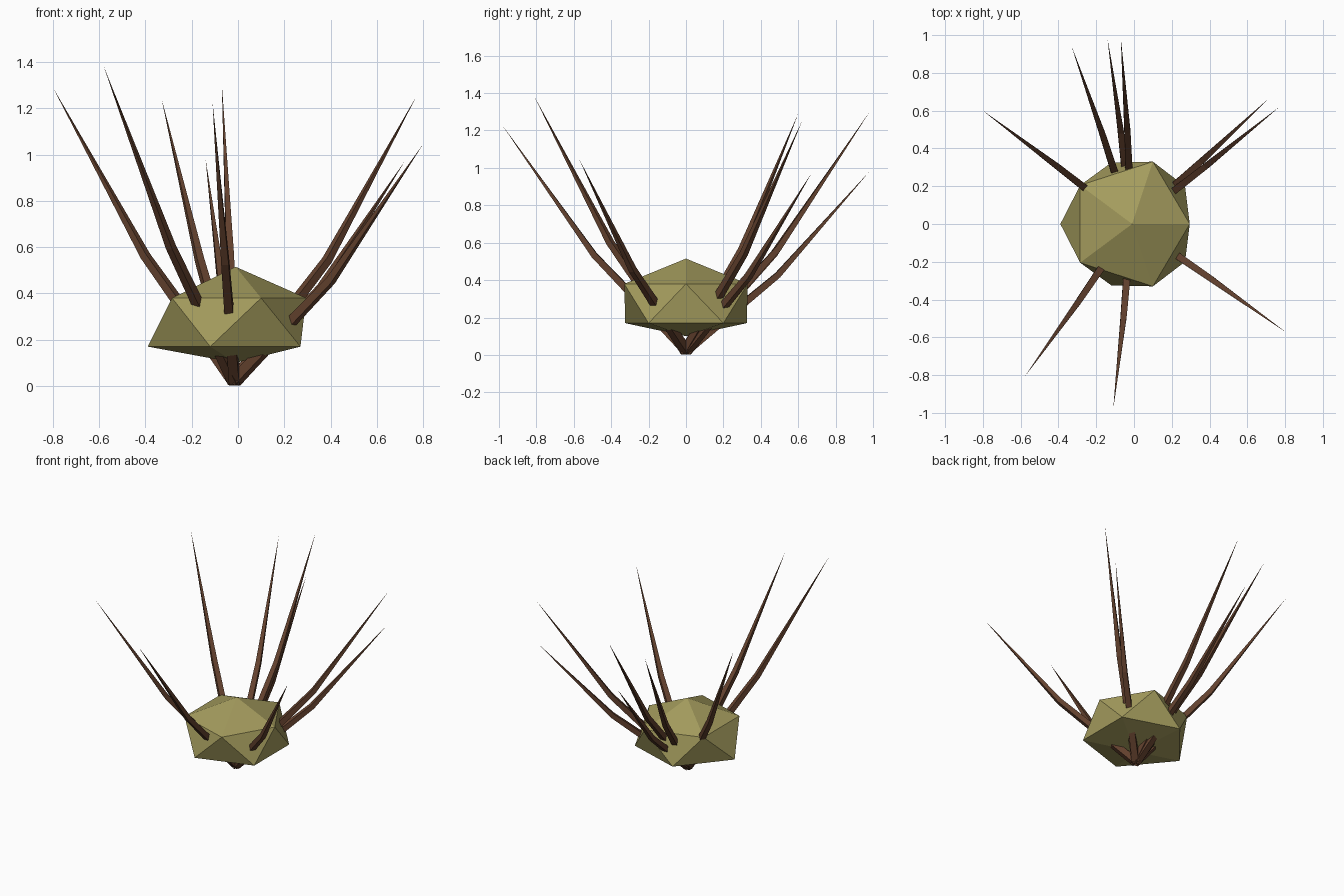
import bpy, bmesh
from math import cos, sin, tau
from mathutils import Vector

cube = bpy.data.objects.get("Cube")
if cube:
    bpy.data.objects.remove(cube)


def material(name, colour):
    mat = bpy.data.materials.new(name)
    mat.use_nodes = True
    mat.diffuse_color = (*colour, 1)
    mat.node_tree.nodes["Principled BSDF"].inputs["Base Color"].default_value = (*colour, 1)
    return mat


def make_object(name, bm, mat):
    bmesh.ops.recalc_face_normals(bm, faces=bm.faces)
    mesh = bpy.data.meshes.new(name)
    bm.to_mesh(mesh)
    bm.free()
    mesh.materials.append(mat)
    obj = bpy.data.objects.new(name, mesh)
    bpy.context.collection.objects.link(obj)
    return obj


olive = material("olive_leaves", (0.37, 0.33, 0.11))
brown = material("brown_bark", (0.125, 0.053, 0.027))

# Leaf clump: flattened twenty-sided hull with two staggered rings
bm = bmesh.new()
top = bm.verts.new((-0.01, 0, 0.515))
bottom = bm.verts.new((-0.01, 0, 0.10))
upper_points = [(0.295, 0), (0.1, 0.33), (-0.285, 0.205), (-0.285, -0.205), (0.1, -0.33)]
lower_points = [(0.27, 0.2), (-0.12, 0.325), (-0.39, 0), (-0.12, -0.325), (0.27, -0.2)]
upper = [bm.verts.new((x, y, 0.38)) for x, y in upper_points]
lower = [bm.verts.new((x, y, 0.17)) for x, y in lower_points]
for i in range(5):
    j = (i + 1) % 5
    bm.faces.new((top, upper[i], upper[j]))
    bm.faces.new((upper[i], lower[i], upper[j]))
    bm.faces.new((lower[i], lower[j], upper[j]))
    bm.faces.new((bottom, lower[j], lower[i]))
make_object("leaf_clump", bm, olive)


# Branch: square section, one elbow, tapering to a point
def branch(name, tip, sides=4):
    tip = Vector(tip)
    base = Vector((-0.015, 0, 0.02))
    elbow = Vector((tip.x * 0.5, tip.y * 0.5, tip.z * 0.435))
    across = Vector((-tip.y, tip.x, 0)).normalized()
    bm = bmesh.new()
    rings = []
    for centre, along, radius in ((base, elbow - base, 0.032),
                                  (elbow, tip - base, 0.023)):
        up = along.normalized().cross(across)
        ring = []
        for k in range(sides):
            a = tau * (k + 0.5) / sides
            ring.append(bm.verts.new(centre + (across * cos(a) + up * sin(a)) * radius))
        rings.append(ring)
    point = bm.verts.new(tip)
    bm.faces.new(rings[0])
    for k in range(sides):
        n = (k + 1) % sides
        bm.faces.new((rings[0][k], rings[0][n], rings[1][n], rings[1][k]))
        bm.faces.new((rings[1][k], rings[1][n], point))
    make_object(name, bm, brown)


tips = {
    "back_right_branch": (-0.80, 0.60, 1.29),
    "front_right_branch": (-0.58, -0.81, 1.38),
    "back_outer_branch": (-0.33, 0.94, 1.24),
    "front_branch": (-0.11, -0.98, 1.225),
    "back_low_branch": (-0.14, 0.98, 0.98),
    "back_tall_branch": (-0.07, 0.985, 1.305),
    "back_left_tall_branch": (0.77, 0.62, 1.25),
    "back_left_low_branch": (0.72, 0.67, 0.97),
    "front_left_branch": (0.80, -0.57, 1.045),
}
for name, tip in tips.items():
    branch(name, tip)
